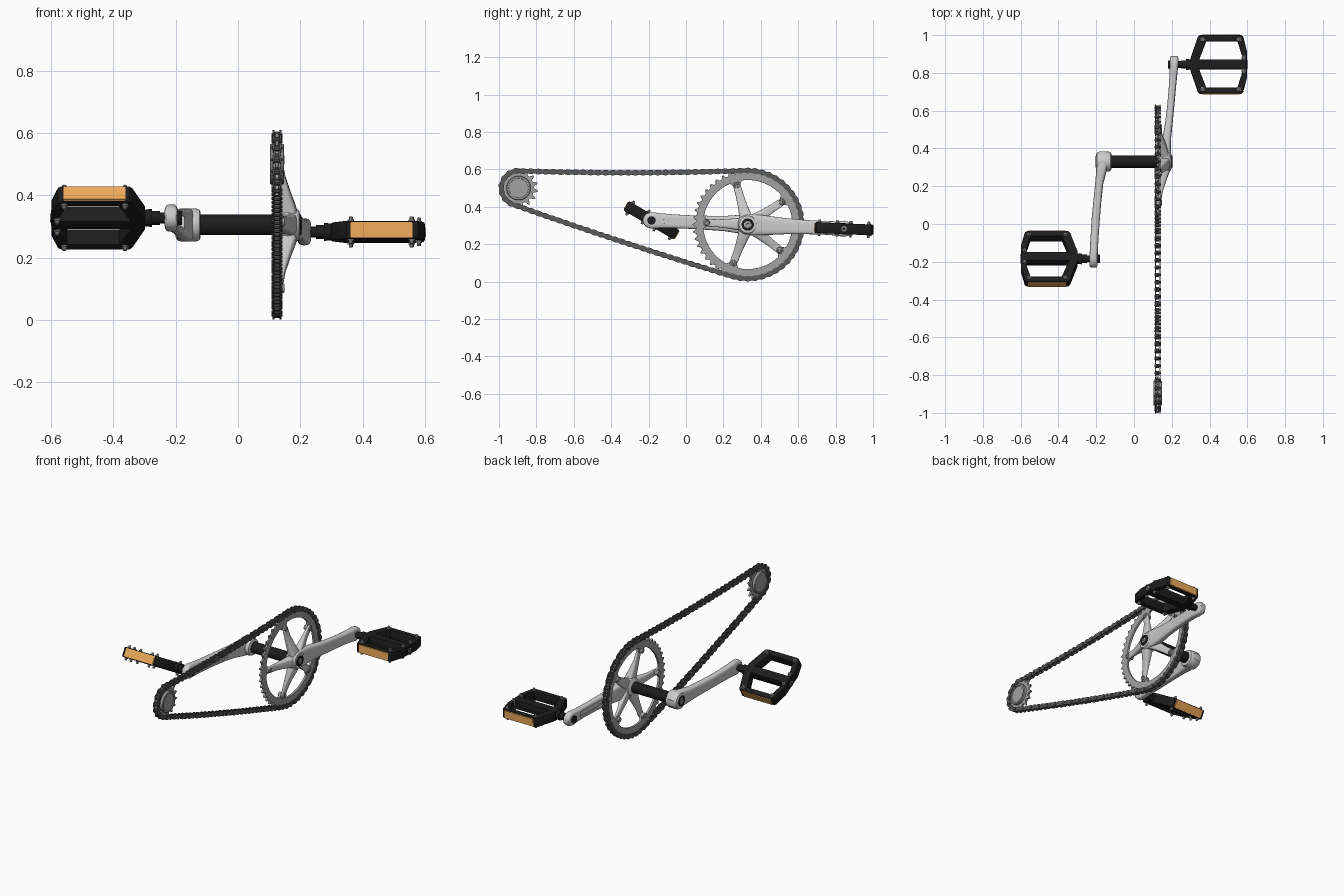
import bpy, bmesh, math
from mathutils import Matrix, Vector
from math import sin, cos, pi, radians

if "Cube" in bpy.data.objects:
    bpy.data.objects.remove(bpy.data.objects["Cube"])

RING, SPROCKET, CX = (0.33, 0.305), (-0.895, 0.50), 0.125   # centres in y, z and chain line x
R, r, N_RING, N_SPR = 0.289, 0.0935, 46, 15
I = Matrix.Identity(4)


def T(x, y, z):
    return Matrix.Translation((x, y, z))


def RX(deg):
    return Matrix.Rotation(radians(deg), 4, 'X')


def material(name, c):
    m = bpy.data.materials.new(name)
    m.diffuse_color = (*c, 1)
    m.use_nodes = True
    m.node_tree.nodes["Principled BSDF"].inputs["Base Color"].default_value = m.diffuse_color
    return m


ALLOY = material("alloy", (0.62, 0.62, 0.6))
STEEL = material("steel", (0.36, 0.36, 0.36))
CHAIN = material("chain_steel", (0.1, 0.1, 0.1))
BLACK = material("black", (0.012, 0.012, 0.013))
ORANGE = material("orange", (0.85, 0.4, 0.1))


def skin(bm, rows, M=I):
    """Join equal point rows into a capped tube."""
    vs = [[bm.verts.new(M @ Vector(p)) for p in row] for row in rows]
    n = len(rows[0])
    for a, b in zip(vs, vs[1:]):
        for i in range(n):
            bm.faces.new((a[i], a[(i + 1) % n], b[(i + 1) % n], b[i]))
    bm.faces.new(vs[0][::-1])
    bm.faces.new(vs[-1])


def lathe(bm, profile, M=I, n=32):
    """Profile of (x, radius) turned about the x axis."""
    skin(bm, [[(x, q * cos(2 * pi * i / n), q * sin(2 * pi * i / n)) for i in range(n)]
              for x, q in profile], M)


def finish(name, bm, mat, M=I):
    bmesh.ops.recalc_face_normals(bm, faces=bm.faces)
    me = bpy.data.meshes.new(name)
    bm.to_mesh(me)
    bm.free()
    me.materials.append(mat)
    ob = bpy.data.objects.new(name, me)
    bpy.context.collection.objects.link(ob)
    ob.matrix_world = M
    return ob


def turned(name, profile, mat, M=I, n=32):
    bm = bmesh.new()
    lathe(bm, profile, M, n)
    return finish(name, bm, mat)


def box(name, size, M, mat):
    bm = bmesh.new()
    bmesh.ops.create_cube(bm, size=1, matrix=Matrix.Diagonal((*size, 1)))
    bmesh.ops.bevel(bm, geom=bm.edges[:], offset=min(size) * 0.2, segments=2, affect='EDGES')
    return finish(name, bm, mat, M)


def plate(name, loops, half, bevel, mat, M):
    """Flat outline with holes, extruded both ways."""
    cu = bpy.data.curves.new(name, 'CURVE')
    cu.dimensions, cu.fill_mode = '2D', 'BOTH'
    cu.extrude, cu.bevel_depth, cu.offset, cu.bevel_resolution = half - bevel, bevel, -bevel, 1
    for loop in loops:
        s = cu.splines.new('POLY')
        s.points.add(len(loop) - 1)
        for p, (x, y) in zip(s.points, loop):
            p.co = (x, y, 0, 1)
        s.use_cyclic_u = True
    cu.materials.append(mat)
    ob = bpy.data.objects.new(name, cu)
    bpy.context.collection.objects.link(ob)
    ob.matrix_world = M
    bpy.ops.object.select_all(action='DESELECT')
    ob.select_set(True)
    bpy.context.view_layer.objects.active = ob
    bpy.ops.object.convert(target='MESH')


def bar(bm, sections, M=I, n=24):
    """Rounded bar along y; sections of (y, x_low, x_high, half_height)."""
    def se(v):
        return math.copysign(abs(v) ** 0.55, v)
    skin(bm, [[((a + b) / 2 + (b - a) / 2 * se(cos(2 * pi * i / n)), t, h * se(sin(2 * pi * i / n)))
               for i in range(n)] for t, a, b, h in sections], M)


def teeth(n, root, tip, start):
    """Gear outline with gaps at start + k * step."""
    st = 2 * pi / n
    return [(q * cos(a), q * sin(a)) for k in range(n)
            for f, q in ((-.14, root), (.14, root), (.3, (root + tip) / 2), (.43, tip), (.57, tip), (.7, (root + tip) / 2))
            for a in [start + (k + f) * st]]


SIDE = Matrix(((0, 0, 1, 0), (1, 0, 0, 0), (0, 1, 0, 0), (0, 0, 0, 1)))   # outline xy -> world yz
HUB = T(0, *RING)
TILT = -2.5
ARMS = [177.5 + 72 * k for k in range(5)]

# chainring with bolt tabs
inner = []
for i in range(240):
    a = i * 1.5
    d = min(abs((a - s + 180) % 360 - 180) for s in ARMS)
    q = 0.238 - 0.034 * math.exp(-(d / 6) ** 4)
    inner.append((q * cos(radians(a)), q * sin(radians(a))))
plate("chainring", [teeth(N_RING, 0.278, 0.294, pi / 2), inner], 0.007, 0.002, STEEL, T(CX, *RING) @ SIDE)

# spider arms and their bolts
bm, bolts = bmesh.new(), bmesh.new()
for a in ARMS:
    bar(bm, [(0.02, .138, .194, .036), (0.06, .136, .186, .031), (0.11, .133, .168, .025), (0.16, .131, .152, .021),
             (0.2, .13, .145, .021), (0.225, .13, .143, .018), (0.236, .131, .142, .009)], HUB @ RX(a))
    lathe(bolts, [(.108, .009), (.108, .014), (.113, .015), (.145, .015), (.149, .013), (.149, .007), (.146, .006)],
          HUB @ RX(a) @ T(0, 0.217, 0), 16)
finish("spider", bm, ALLOY)
finish("chainring_bolts", bolts, STEEL)

# spindle, crank hubs and end bolts
turned("spindle", [(-.14, .033), (.13, .033)], BLACK, HUB)
turned("right_hub", [(.125, .04), (.135, .055), (.16, .06), (.186, .054), (.196, .046), (.198, .036)], ALLOY, HUB)
turned("left_hub", [(-.2, .04), (-.196, .048), (-.185, .053), (-.135, .053), (-.124, .049), (-.12, .042)], ALLOY, HUB)
for side, s in (("right", 1), ("left", -1)):
    turned(side + "_bolt_cap", [(s * .18, .033), (s * .201, .033), (s * .203, .03), (s * .203, .021), (s * .198, .02)], BLACK, HUB)
    turned(side + "_bolt", [(s * .18, .017), (s * .203, .017), (s * .205, .013), (s * .205, .008), (s * .199, .007)], STEEL, HUB)

# crank arms with a shallow groove on the inner face
right = [(-.05, .152, .183, .03), (-.03, .148, .19, .048), (0, .146, .196, .057), (.06, .145, .196, .055), (.12, .15, .196, .05),
         (.2, .164, .204, .043), (.3, .176, .214, .038), (.4, .184, .223, .036), (.47, .188, .23, .038), (.515, .19, .235, .043),
         (.54, .191, .235, .037), (.553, .192, .234, .025), (.56, .195, .23, .01)]
left = [(-.052, -.185, -.14, .02), (-.035, -.192, -.134, .042), (0, -.197, -.132, .053), (.05, -.2, -.145, .049), (.12, -.206, -.163, .041),
        (.2, -.214, -.172, .038), (.3, -.224, -.18, .036), (.4, -.23, -.187, .037), (.47, -.234, -.191, .04), (.515, -.236, -.193, .044),
        (.54, -.236, -.193, .037), (.553, -.235, -.194, .025), (.56, -.231, -.198, .01)]
for side, secs, deg, mid, yaw in (("right", right, TILT, .18, -3.5), ("left", left, 180 + TILT, -.182, 3)):
    bm = bmesh.new()
    bar(bm, secs, HUB @ RX(deg))
    arm = finish(side + "_crank_arm", bm, ALLOY)
    cut = box(side + "_groove_cutter", (.018, .26, .036),
              HUB @ RX(deg) @ T(mid, .32, 0) @ Matrix.Rotation(radians(yaw), 4, 'Z'), ALLOY)
    cut.hide_render = cut.hide_viewport = True
    mod = arm.modifiers.new("groove", 'BOOLEAN')
    mod.operation, mod.object = 'DIFFERENCE', cut

# pedals
cage = [(.298, -.03), (.338, -.145), (.348, -.155), (.567, -.155), (.578, -.147), (.598, -.07),
        (.598, .07), (.578, .147), (.567, .155), (.348, .155), (.338, .145), (.298, .03)]
hole = [(.345, .026), (.382, .122), (.548, .122), (.572, .045), (.572, .026)]
for side, s, deg, tilt in (("right", 1, TILT, TILT), ("left", -1, 180 + TILT, -30)):
    P = Matrix.Translation((HUB @ RX(deg)) @ Vector((0, 0.515, 0))) @ RX(tilt)
    plate(side + "_pedal_cage", [[(s * x, y) for x, y in cage]] + [[(s * x, k * y) for x, y in hole] for k in (1, -1)],
          0.029, 0.005, BLACK, P)
    turned(side + "_pedal_axle", [(s * x, q) for x, q in ((.186, .018), (.25, .018), (.25, .022), (.275, .022), (.275, .029), (.3, .027),
           (.31, .031), (.34, .024), (.57, .021), (.58, .026), (.6, .025))], BLACK, P)
    turned(side + "_axle_cap", [(s * .59, .014), (s * .602, .014), (s * .602, .007), (s * .599, .006)], STEEL, P, 16)
    turned(side + "_axle_end", [(s * .18, .022), (s * .2, .022)], BLACK, P)
    pins = bmesh.new()
    for x, y in [(.362, .132), (.557, .132), (.58, .036)]:
        for k in (1, -1):
            lathe(pins, [(-.044, .005), (-.042, .007), (-.034, .007), (-.034, .011), (.034, .011), (.034, .007), (.042, .007), (.044, .005)],
                  P @ T(s * x, k * y, 0) @ Matrix.Rotation(-pi / 2, 4, 'Y'), 10)
    finish(side + "_pedal_pins", pins, STEEL)
    for k, end in ((1, "back"), (-1, "front")):
        box(f"{side}_{end}_reflector", (.2, .012, .05), P @ T(s * .46, k * .153, 0), ORANGE)

# rear sprocket
a_spr = radians(243)
plate("rear_sprocket", [teeth(N_SPR, r - .011, r + .011, a_spr)], 0.006, 0.0015, STEEL, T(CX, *SPROCKET) @ SIDE)
turned("sprocket_body", [(-.019, .05), (-.019, .054), (-.023, .055), (-.023, .062), (-.02, .065), (.02, .065), (.023, .062),
                         (.023, .053), (.018, .052), (.018, .048)], STEEL, T(CX, *SPROCKET), 40)

# chain path: wrapped arcs joined by slightly sagging spans
ring_pts = [Vector((RING[0] + R * cos(a), RING[1] + R * sin(a))) for k in range(26) for a in [pi / 2 - k * 2 * pi / N_RING]]
spr_pts = [Vector((SPROCKET[0] + r * cos(a), SPROCKET[1] + r * sin(a))) for k in range(7) for a in [a_spr - k * 2 * pi / N_SPR]]
pitch = 2 * R * sin(pi / N_RING)


def span(a, b, sag, n):
    return [a.lerp(b, i / n) - Vector((0, 4 * sag * (i / n) * (1 - i / n))) for i in range(1, n)]


n1 = round((ring_pts[-1] - spr_pts[0]).length / pitch)
n2 = round((ring_pts[0] - spr_pts[-1]).length / pitch)
n2 += (25 + 6 + n1 + n2) % 2
path = ring_pts + span(ring_pts[-1], spr_pts[0], .008, n1) + spr_pts + span(spr_pts[-1], ring_pts[0], .011, n2)

# chain links: alternating outer and inner plates, rollers and pins
chain, rollers = bmesh.new(), bmesh.new()
for i, a in enumerate(path):
    b = path[(i + 1) % len(path)]
    d, m = b - a, (a + b) / 2
    M = T(CX, m.x, m.y) @ RX(math.degrees(math.atan2(d.y, d.x)))
    half = [(d.length / 2 + .0155 * cos(radians(t)), .0155 * sin(radians(t))) for t in range(-105, 106, 35)]
    outline = half + [(0, .0105)] + [(-u, -v) for u, v in half] + [(0, -.0105)]
    lo, hi = (.0115, .0148) if i % 2 else (.0078, .0112)
    for s in (1, -1):
        skin(chain, [[(s * x, u, v) for u, v in outline] for x in (lo, hi)], M)
    lathe(rollers, [(-.017, .005), (-.0077, .005), (-.0077, .0095), (.0077, .0095), (.0077, .005), (.017, .005)], T(CX, a.x, a.y), 10)
finish("chain_plates", chain, CHAIN)
finish("chain_rollers", rollers, CHAIN)

# smooth shading with sharp edges kept
for ob in bpy.context.scene.objects:
    ob.select_set(ob.type == 'MESH' and not ob.hide_render)
bpy.context.view_layer.objects.active = bpy.data.objects["spindle"]
bpy.ops.object.shade_smooth_by_angle(angle=radians(35))
